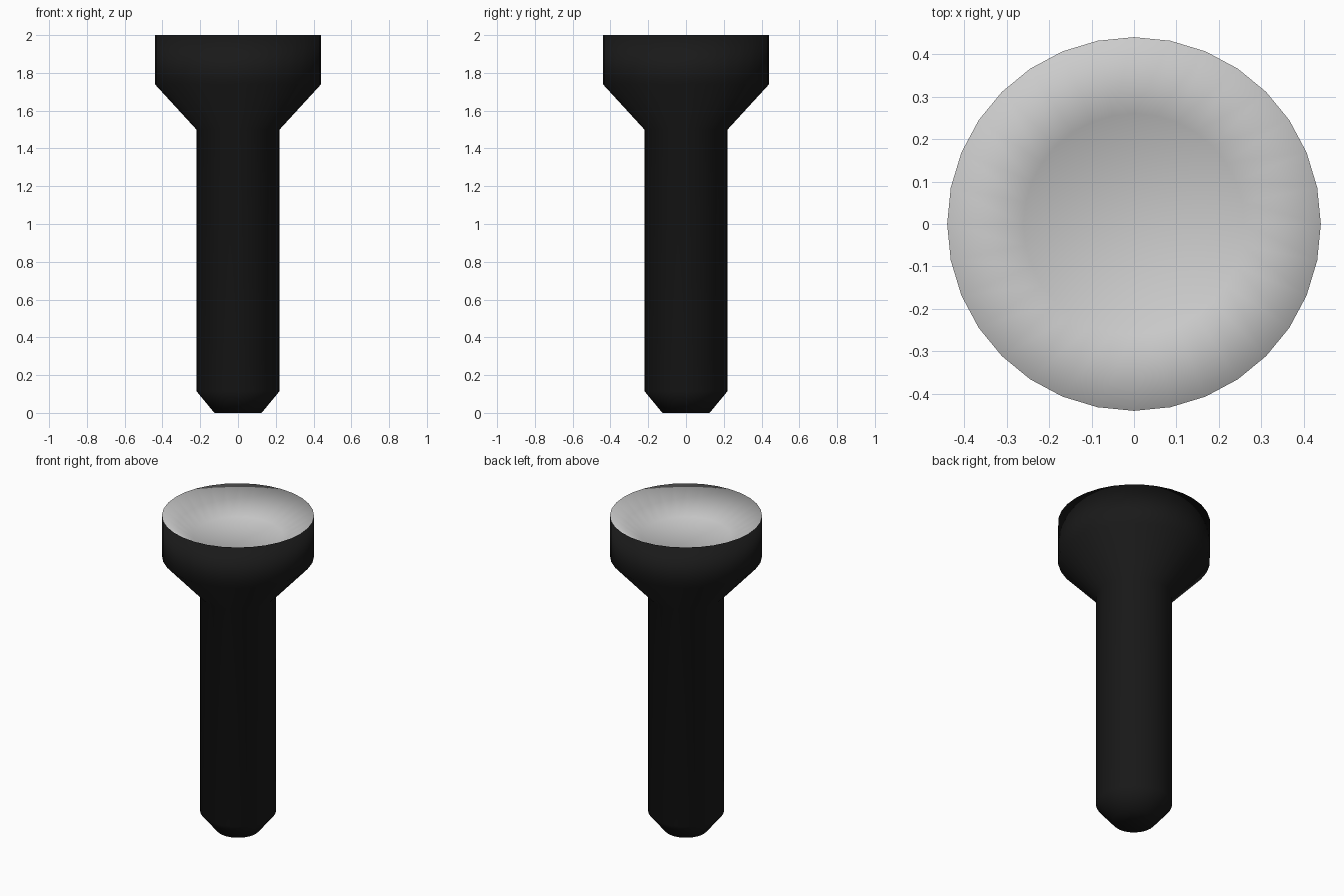
import bpy
import bmesh
import math

if "Cube" in bpy.data.objects:
    bpy.data.objects.remove(bpy.data.objects["Cube"])

SIDES = 32


def material(name, color):
    mat = bpy.data.materials.new(name)
    mat.diffuse_color = color
    mat.use_nodes = True
    mat.node_tree.nodes["Principled BSDF"].inputs["Base Color"].default_value = mat.diffuse_color
    return mat


def lathe(name, body_profile, bowl_profile, mats):
    """Turn (radius, z) points around z; bowl faces take the second material."""
    profile = body_profile + bowl_profile
    bm = bmesh.new()
    rings = []
    for r, z in profile:
        rings.append([bm.verts.new((r * math.cos(2 * math.pi * i / SIDES),
                                    r * math.sin(2 * math.pi * i / SIDES), z))
                      for i in range(SIDES)])
    for k in range(len(rings) - 1):
        low, high = rings[k], rings[k + 1]
        for i in range(SIDES):
            j = (i + 1) % SIDES
            face = bm.faces.new((low[i], low[j], high[j], high[i]))
            face.material_index = int(k >= len(body_profile) - 1)
    # Flat tail end and flat floor of the reflector
    bm.faces.new(rings[0][::-1])
    bm.faces.new(rings[-1]).material_index = 1
    for face in bm.faces:
        face.smooth = True
    mesh = bpy.data.meshes.new(name)
    bm.to_mesh(mesh)
    bm.free()
    for mat in mats:
        mesh.materials.append(mat)
    obj = bpy.data.objects.new(name, mesh)
    bpy.context.collection.objects.link(obj)
    return obj


# Tail chamfer, handle, flared neck and head
body = [(0.125, 0), (0.22, 0.115), (0.22, 1.5), (0.44, 1.74), (0.44, 2.0)]
# Reflector sunk into the head
reflector = [(0.26, 1.87)]

lathe("flashlight_body_and_reflector", body, reflector,
      [material("black_casing", (0.01, 0.01, 0.01, 1)),
       material("grey_reflector", (0.8, 0.8, 0.8, 1))])
